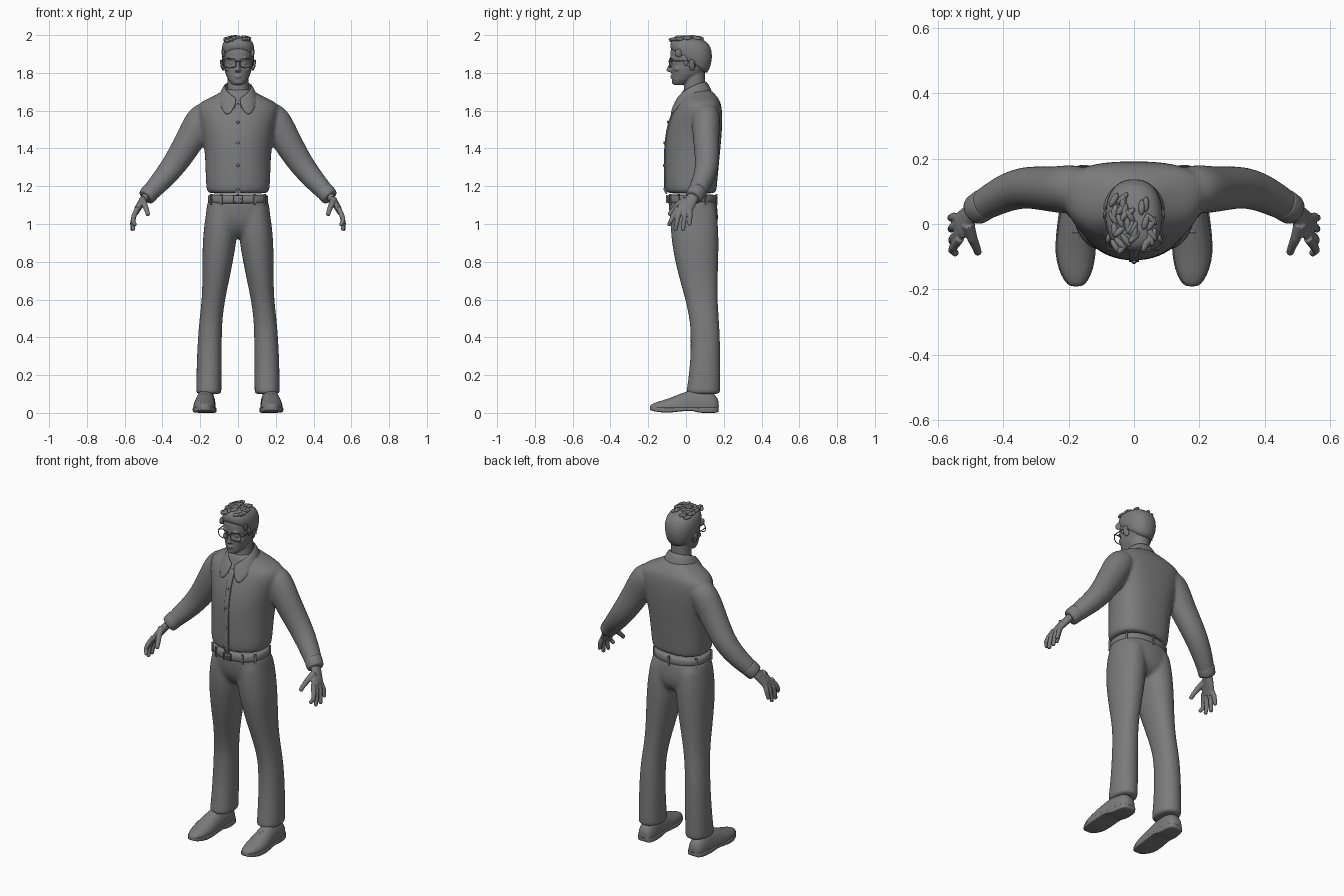
import bpy, bmesh, math, random
from mathutils import Vector as V, Matrix, Euler

X, Y, Z = V((1, 0, 0)), V((0, 1, 0)), V((0, 0, 1))
GREY = bpy.data.materials.new("dark_grey")
GREY.diffuse_color = (.2, .2, .2, 1)


def ring(c, u, v, a, b, bn=None, p=2.0, pn=None, n=24):
    """Superellipse loop; bn / pn shape the negative-v half."""
    bn, pn, out = bn or b, pn or p, []
    for k in range(n):
        t = 2 * math.pi * k / n
        cs, sn = math.cos(t), math.sin(t)
        e = 2 / (p if sn >= 0 else pn)
        x = math.copysign(abs(cs) ** e, cs) * a
        y = math.copysign(abs(sn) ** e, sn) * (b if sn >= 0 else bn)
        out.append(V(c) + u * x + v * y)
    return out


def layer(z, hx, yf, yc, yb, cx=0, p=2.0, pn=None):
    return ring((cx, yc, z), X, Y, hx, yb - yc, yc - yf, p, pn)


def loft(bm, rings, closed=False):
    rows = [[bm.verts.new(co) for co in r] for r in rings]
    n = len(rows[0])
    pairs = list(zip(rows, rows[1:])) + ([(rows[-1], rows[0])] if closed else [])
    for r, s in pairs:
        for k in range(n):
            bm.faces.new((r[k], r[(k + 1) % n], s[(k + 1) % n], s[k]))
    if not closed:
        bm.faces.new(rows[0])
        bm.faces.new(rows[-1])


def tube(bm, pts, radii, side=Y, n=16, closed=False):
    """Sweep along points; a radius may be (along side, across)."""
    pts, rings, m = [V(q) for q in pts], [], len(pts)
    for i, q in enumerate(pts):
        nxt = pts[(i + 1) % m] if closed else pts[min(i + 1, m - 1)]
        prv = pts[i - 1] if closed else pts[max(i - 1, 0)]
        t = (nxt - prv).normalized()
        u = (side - t * side.dot(t)).normalized()
        r = radii[i] if isinstance(radii, list) else radii
        a, b = r if isinstance(r, tuple) else (r, r)
        rings.append(ring(q, u, t.cross(u), a, b, n=n))
    loft(bm, rings, closed)


def blob(bm, loc, scale, rot=(0, 0, 0)):
    bmesh.ops.create_uvsphere(bm, u_segments=16, v_segments=10, radius=1,
                              matrix=Matrix.LocRotScale(V(loc), Euler(rot), V(scale)))


def box(bm, loc, size, rot=0):
    bmesh.ops.create_cube(bm, size=1, matrix=Matrix.LocRotScale(V(loc), Euler((0, 0, rot)), V(size)))


def finish(name, bm, mirror=False, sub=0, voxel=0, relax=0, solid=0, smooth=True):
    bmesh.ops.recalc_face_normals(bm, faces=bm.faces[:])
    me = bpy.data.meshes.new(name)
    bm.to_mesh(me)
    bm.free()
    me.materials.append(GREY)
    for f in me.polygons:
        f.use_smooth = smooth
    ob = bpy.data.objects.new(name, me)
    bpy.context.collection.objects.link(ob)
    if mirror:
        ob.modifiers.new("Mirror", 'MIRROR').use_mirror_merge = False
    if solid:
        m = ob.modifiers.new("Solid", 'SOLIDIFY')
        m.thickness, m.offset = solid, 0
    if sub:
        m = ob.modifiers.new("Sub", 'SUBSURF')
        m.levels = m.render_levels = sub
    if voxel:
        m = ob.modifiers.new("Fuse", 'REMESH')
        m.mode, m.voxel_size, m.use_smooth_shade = 'VOXEL', voxel, True
        m = ob.modifiers.new("Relax", 'SMOOTH')
        m.factor, m.iterations = 0.5, relax
    return ob


# shirt: torso and sleeves fused
bm = bmesh.new()
TORSO = [(1.16, .150, -.092, .03, .150), (1.17, .166, -.108, .03, .162), (1.22, .172, -.113, .03, .166),
         (1.35, .174, -.113, .05, .178), (1.45, .186, -.110, .07, .188), (1.55, .210, -.088, .09, .194),
         (1.625, .230, -.056, .10, .190), (1.658, .176, -.036, .09, .178), (1.69, .100, -.026, .06, .152),
         (1.72, .068, -.018, .05, .122)]
loft(bm, [layer(*r, p=2.6, pn=2.1) for r in TORSO])
for s in (1, -1):
    arm = [(.13, .105, 1.60), (.190, .108, 1.570), (.245, .104, 1.460), (.335, .117, 1.312),
           (.41, .088, 1.225), (.465, .055, 1.165), (.475, .05, 1.155)]
    tube(bm, [(s * x, y, z) for x, y, z in arm],
         [.06, (.078, .086), (.070, .080), (.065, .067), .057, .048, .046], n=20)
finish("shirt", bm, sub=2, voxel=.009, relax=6)

# sleeve cuffs
bm = bmesh.new()
tube(bm, [(.452, .064, 1.182), (.454, .063, 1.18), (.486, .041, 1.142), (.489, .039, 1.139)],
     [.046, .050, .048, .042], n=24)
finish("cuff", bm, mirror=True, sub=1)

# button placket and buttons
bm = bmesh.new()
loft(bm, [ring((0, y, z), X, Y, .016, .006, p=6) for z, y in
          ((1.160, -.102), (1.164, -.104), (1.17, -.108), (1.22, -.111), (1.35, -.111), (1.45, -.108),
           (1.54, -.090), (1.60, -.066), (1.64, -.045))])
finish("placket", bm, sub=1)
bm = bmesh.new()
for z, y in ((1.54, -.096), (1.43, -.115), (1.31, -.117), (1.185, -.114)):
    blob(bm, (0, y, z), (.008, .005, .008))
finish("buttons", bm)

# folded collar
bm = bmesh.new()
half = [((0, .108, 1.755), (0, .142, 1.70)), ((.05, .092, 1.752), (.075, .118, 1.69)),
        ((.073, .042, 1.738), (.105, .045, 1.675)), ((.062, -.006, 1.708), (.100, -.034, 1.635)),
        ((.035, -.034, 1.685), (.060, -.092, 1.553)), ((.006, -.042, 1.665), (.014, -.066, 1.622))]
full = [[V((-q.x, q.y, q.z)) for q in map(V, pr)] for pr in half[:0:-1]] + [[V(q) for q in pr] for pr in half]
rows = [[bm.verts.new(a), bm.verts.new((a + b) / 2 + V((0, 0, .006))), bm.verts.new(b)] for a, b in full]
for r, s in zip(rows, rows[1:]):
    for k in (0, 1):
        bm.faces.new((r[k], r[k + 1], s[k + 1], s[k]))
finish("collar", bm, solid=.011, sub=2)

# trousers: hips and legs fused
bm = bmesh.new()
HIPS = [(.925, .06, -.01, .05, .11), (.95, .12, -.045, .05, .150), (1.0, .172, -.078, .05, .171),
        (1.06, .173, -.090, .04, .170), (1.11, .164, -.093, .035, .164), (1.14, .155, -.09, .03, .155)]
loft(bm, [layer(*r, p=2.4) for r in HIPS])
LEG = [(.098, .155, .066, .002, .180), (.105, .155, .068, .000, .182), (.18, .154, .067, .012, .182),
       (.30, .152, .066, .024, .182), (.42, .148, .063, .024, .180), (.50, .143, .061, .018, .174),
       (.60, .130, .062, -.004, .168), (.70, .118, .071, -.033, .168), (.80, .108, .081, -.058, .172),
       (.90, .098, .090, -.076, .173), (.98, .093, .088, -.083, .172), (1.06, .085, .085, -.082, .164),
       (1.12, .08, .075, -.076, .155)]
for s in (1, -1):
    loft(bm, [layer(z, hx, yf, (yf + yb) / 2, yb, cx=s * cx, p=2.2) for z, cx, hx, yf, yb in LEG])
finish("trousers", bm, sub=2, voxel=.009, relax=10)

# belt, loops and buckle
bm = bmesh.new()
loft(bm, [layer(z, .157 + d, -.096 - d, .033, .159 + d, p=2.3)
          for z, d in ((1.108, 0), (1.11, .005), (1.153, .003), (1.156, 0))])
finish("belt", bm, sub=1)
bm = bmesh.new()
for i, co in enumerate(layer(1.130, .160, -.098, .033, .162, p=2.3)):
    if i in (2, 6, 10, 14, 16, 20, 22):
        d = co - V((0, .033, 1.132))
        box(bm, co, (.010, .010, .058), math.atan2(d.y / .018, d.x / .028) + math.pi / 2)
finish("belt_loops", bm, smooth=False)
bm = bmesh.new()
for loc, size in (((0, -.102, 1.150), (.05, .008, .005)), ((0, -.102, 1.113), (.05, .008, .005)),
                  ((-.023, -.102, 1.132), (.005, .008, .04)), ((.023, -.102, 1.132), (.005, .008, .04)),
                  ((.010, -.103, 1.132), (.026, .006, .005))):
    box(bm, loc, size)
finish("buckle", bm, smooth=False)

# shoes: y, centre x, half width, top, sole bottom
SHOE = [(.174, .166, .022, .06, .004), (.160, .166, .043, .095, 0), (.11, .168, .051, .125, 0),
        (.06, .171, .052, .128, 0), (.035, .173, .053, .125, .014), (-.03, .177, .058, .102, .008),
        (-.09, .179, .059, .077, 0), (-.14, .178, .049, .062, .003), (-.176, .177, .032, .05, .010),
        (-.192, .177, .014, .038, .014)]
bm = bmesh.new()
loft(bm, [ring((cx, y, .03), X, Z, hx, h - .03, .012, p=2.2, pn=4) for y, cx, hx, h, b in SHOE])
finish("shoe", bm, mirror=True, sub=1)
bm = bmesh.new()
loft(bm, [ring((cx, y, (b + .03) / 2), X, Z, hx + .004, (.03 - b) / 2, p=7) for y, cx, hx, h, b in SHOE])
finish("sole", bm, mirror=True, sub=1)
bm = bmesh.new()
for y, z in ((-.024, .099), (-.042, .092)):
    tube(bm, [(.158, y, z - .007), (.168, y, z + .001), (.187, y, z + .001), (.197, y, z - .007)], .0035, n=8)
finish("laces", bm, mirror=True)

# hands: palm, fingers and thumb fused
bm = bmesh.new()
tube(bm, [(.470, .052, 1.17), (.502, .027, 1.125), (.529, -.004, 1.085), (.540, -.014, 1.06)],
     [(.028, .023), (.034, .021), (.044, .018), (.040, .014)])
for yb, ym, yt, zt, xt in ((-.044, -.070, -.090, .990, .545), (-.024, -.042, -.056, .965, .555),
                           (-.001, -.008, -.016, .964, .560), (.018, .022, .018, .992, .561)):
    tube(bm, [(.532, yb, 1.085), (.552, ym, 1.04), (.557, (ym + yt) / 2, (1.04 + zt) / 2),
              (xt, yt, zt + .006), (xt - .001, yt, zt)], [.014, .0135, .012, .011, .007], n=12)
tube(bm, [(.508, .0, 1.13), (.494, -.045, 1.10), (.482, -.072, 1.07), (.477, -.088, 1.05), (.476, -.091, 1.046)],
     [.020, .016, .013, .012, .007], side=X, n=12)
finish("hand", bm, mirror=True, voxel=.0035, relax=4)

# head, neck and facial forms fused
bm = bmesh.new()
HEAD = [(1.735, .020, -.062, -.045, -.02), (1.742, .034, -.070, -.035, .0), (1.762, .050, -.075, -.02, .035),
        (1.79, .064, -.076, .0, .085), (1.82, .073, -.078, .01, .112), (1.85, .077, -.074, .015, .126),
        (1.875, .080, -.084, .02, .132), (1.91, .081, -.083, .025, .135), (1.95, .072, -.072, .025, .122),
        (1.975, .05, -.045, .025, .09)]
loft(bm, [layer(*r, p=2.2) for r in HEAD])
loft(bm, [layer(z, hx, yf, .045, yb) for z, hx, yf, yb in
          ((1.60, .065, -.02, .12), (1.68, .058, -.014, .108), (1.74, .055, -.010, .102), (1.81, .055, -.02, .1))])
loft(bm, [layer(z, hx, yf, -.07, -.05) for z, hx, yf in
          ((1.875, .008, -.083), (1.85, .009, -.088), (1.825, .012, -.101), (1.813, .017, -.105), (1.803, .012, -.088))])
for s in (1, -1):
    blob(bm, (s * .033, -.074, 1.876), (.022, .009, .006), (0, s * .1, 0))
    blob(bm, (s * .033, -.058, 1.852), (.015, .014, .010))
    blob(bm, (s * .047, -.042, 1.822), (.020, .022, .016))
blob(bm, (0, -.075, 1.784), (.021, .008, .004))
blob(bm, (0, -.074, 1.776), (.018, .008, .005))
blob(bm, (0, -.062, 1.752), (.020, .014, .013))
finish("head", bm, voxel=.0035, relax=4)

# ears
bm = bmesh.new()
blob(bm, (.084, .032, 1.842), (.008, .018, .031), (.15, .2, .3))
blob(bm, (.088, .026, 1.842), (.006, .009, .014))
finish("ear", bm, mirror=True)

# hair cap on a tilted hairline, with sideburns and loose swept locks
bm = bmesh.new()
rings = []
for (fy, fz), (by, bz), hx in (((-.070, 1.918), (.102, 1.780), .074), ((-.083, 1.928), (.126, 1.815), .084),
                               ((-.086, 1.950), (.142, 1.88), .090), ((-.077, 1.974), (.134, 1.94), .083),
                               ((-.055, 1.986), (.10, 1.975), .062), ((-.01, 1.990), (.05, 1.986), .02)):
    f, b = V((0, fy, fz)), V((0, by, bz))
    rings.append(ring((f + b) / 2, X, (b - f).normalized(), hx, (b - f).length / 2, p=2.3))
loft(bm, rings)
for s in (1, -1):
    blob(bm, (s * .077, -.004, 1.868), (.007, .014, .032), (.25, 0, 0))
    blob(bm, (s * .076, -.038, 1.905), (.009, .022, .022), (.3, 0, s * .35))
finish("hair", bm, sub=1)
bm = bmesh.new()
random.seed(4)
for i in range(34):
    x, y = random.uniform(-.066, .066), -.072 + .15 * i / 33
    z = min(1.989, 1.992 - 3 * x * x - 2.0 * (y - .01) ** 2)
    blob(bm, (x, y, z), (.010, .024, .010),
         (random.uniform(-.15, .2), random.uniform(-.3, .3), random.uniform(-.9, .9)))
finish("hair_locks", bm)

# glasses
bm = bmesh.new()
rim = [q + V((0, (q.x - .01) * .14, 0)) for q in ring((.042, -.087, 1.852), X, Z, .032, .025, p=2.7)]
tube(bm, rim, .0026, n=8, closed=True)
tube(bm, [(.073, -.078, 1.862), (.081, -.070, 1.862), (.088, .02, 1.862), (.089, .04, 1.855), (.086, .052, 1.835)],
     .0026, side=X, n=8)
tube(bm, [(-.001, -.093, 1.862), (.007, -.091, 1.861), (.013, -.087, 1.858)], .0026, n=8)
finish("glasses", bm, mirror=True)
